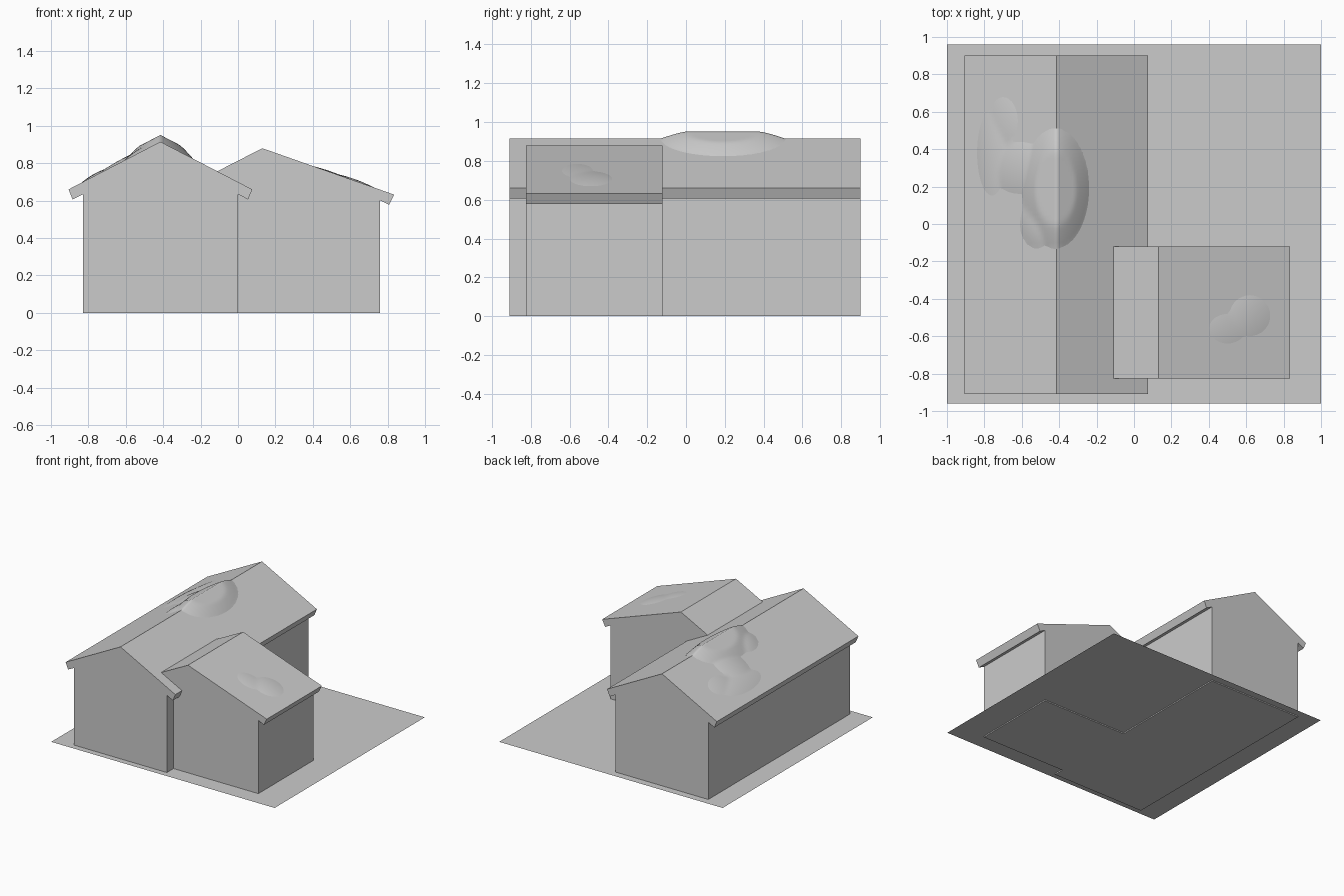
import bpy, bmesh

if "Cube" in bpy.data.objects:
    bpy.data.objects.remove(bpy.data.objects["Cube"])

def add(name, bm):
    me = bpy.data.meshes.new(name)
    bmesh.ops.recalc_face_normals(bm, faces=bm.faces)
    bm.to_mesh(me)
    bm.free()
    ob = bpy.data.objects.new(name, me)
    bpy.context.collection.objects.link(ob)
    return ob

def prism(name, profile, y0, y1):
    """Extrude an x/z outline along y."""
    bm = bmesh.new()
    face = bm.faces.new([bm.verts.new((x, y0, z)) for x, z in profile])
    new = bmesh.ops.extrude_face_region(bm, geom=[face], use_keep_orig=True)["geom"]
    verts = [g for g in new if isinstance(g, bmesh.types.BMVert)]
    bmesh.ops.translate(bm, verts=verts, vec=(0, y1 - y0, 0))
    return add(name, bm)

def lump(x, y, cx, cy, rx, ry, height, rise=1.0):
    d = ((x - cx) / rx) ** 2 + ((y - cy) / ry) ** 2
    return height * min(1, rise * (1 - d))

def mound(name, x0, x1, nx, y0, y1, ny, roof, lumps):
    """Soft bumps rising out of a roof slope; only cells above it are kept."""
    bm = bmesh.new()
    rows = []
    for i in range(nx + 1):
        x = x0 + (x1 - x0) * i / nx
        row = []
        for j in range(ny + 1):
            y = y0 + (y1 - y0) * j / ny
            h = max(lump(x, y, *p) for p in lumps)
            row.append((bm.verts.new((x, y, roof(x) + max(h, -0.004))), h))
        rows.append(row)
    for i in range(nx):
        for j in range(ny):
            q = [rows[i][j], rows[i + 1][j], rows[i + 1][j + 1], rows[i][j + 1]]
            if max(h for _, h in q) > 0:
                bm.faces.new([v for v, _ in q])
    loose = [v for v in bm.verts if not v.link_faces]
    bmesh.ops.delete(bm, geom=loose, context='VERTS')
    for f in bm.faces:
        f.smooth = True
    return add(name, bm)

# Ground sheet
bm = bmesh.new()
bm.faces.new([bm.verts.new((x, y, 0.009)) for x, y in
              ((-1, -0.96), (1, -0.96), (1, 0.96), (-1, 0.96))])
add("ground", bm)

# Long house: symmetric gable with squared eaves
C = -0.415
half = [(0.415, 0.0), (0.415, 0.634), (0.469, 0.606), (0.491, 0.66)]
outline = [(C + x, z) for x, z in half] + [(C, 0.915)] + \
          [(C - x, z) for x, z in reversed(half)]
prism("main_house", outline, -0.91, 0.90)

# Side wing: off-centre ridge, short slope running into the main roof
prism("side_wing", [(0, 0), (0.76, 0), (0.76, 0.602), (0.808, 0.578),
                    (0.835, 0.632), (0.13, 0.88), (-0.11, 0.757), (0, 0.68)],
      -0.825, -0.12)

# Uneven bulges on the roofs
mound("main_roof_bulge", C - 0.425, C + 0.2, 50, -0.15, 0.75, 36,
      lambda x: 0.915 - 0.52 * abs(x - C),
      [(-0.42, 0.19, 0.18, 0.32, 0.036, 1.6),
       (-0.52, 0.0, 0.09, 0.13, 0.02),
       (-0.61, 0.3, 0.16, 0.14, 0.015),
       (-0.76, 0.38, 0.08, 0.23, 0.012),
       (-0.70, 0.55, 0.08, 0.13, 0.008)])
mound("wing_roof_bulge", 0.4, 0.74, 17, -0.7, -0.34, 18,
      lambda x: 0.88 - 0.352 * (x - 0.13),
      [(0.62, -0.49, 0.11, 0.11, 0.009),
       (0.50, -0.56, 0.10, 0.08, 0.005)])
